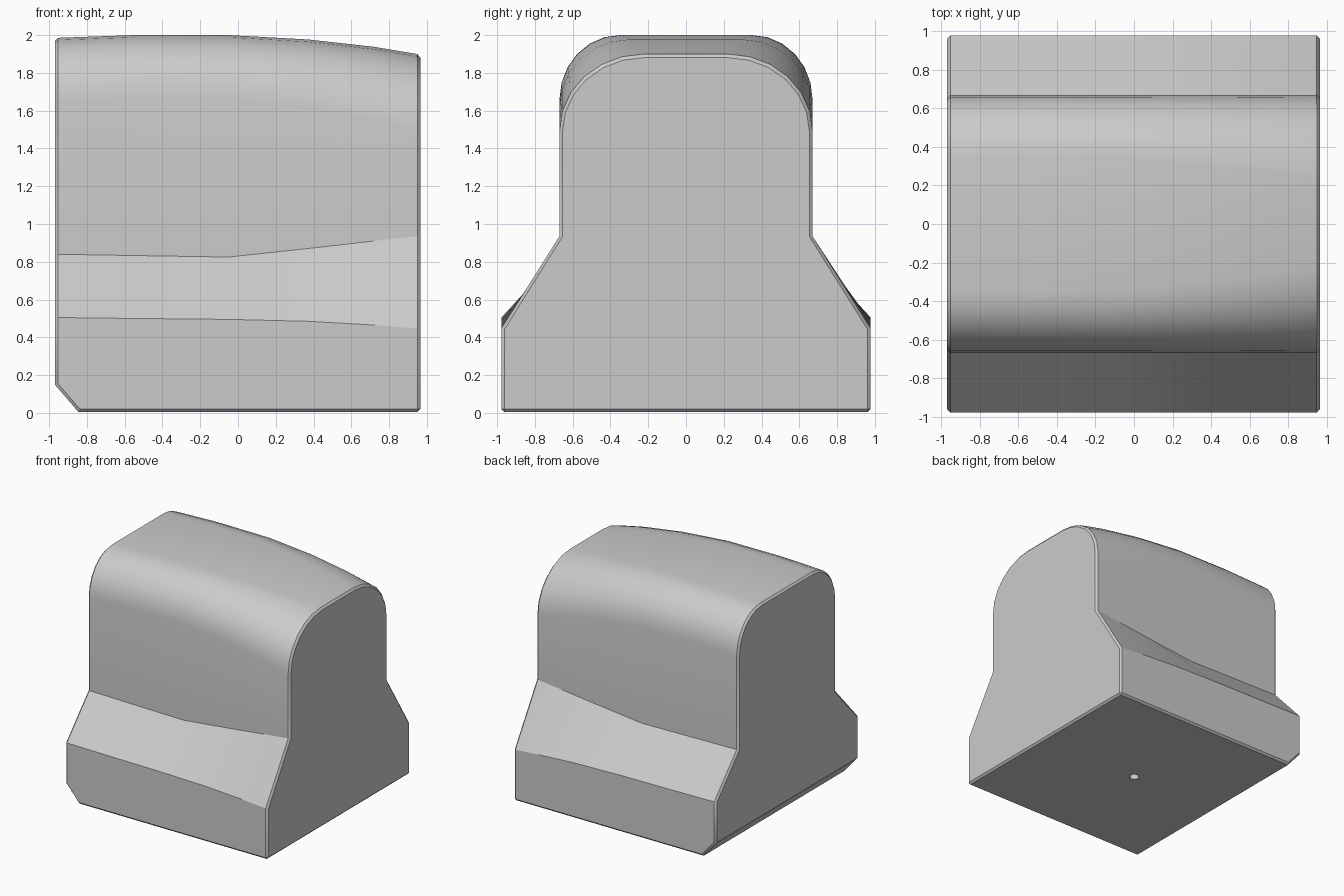
import bpy, bmesh, math
from mathutils import Vector

cube = bpy.data.objects.get("Cube")
if cube:
    bpy.data.objects.remove(cube, do_unlink=True)

grey = bpy.data.materials.new("plain_grey")
grey.use_nodes = True
colour = (0.6, 0.6, 0.6, 1)
grey.diffuse_color = colour
grey.node_tree.nodes["Principled BSDF"].inputs["Base Color"].default_value = colour

BODY, BASE, STEPS = 0.67, 0.978, 6


def half_section(top, waist, foot, rx, rz):
    """Outline of one side, from the bottom edge up to the flat crown."""
    pts = [(BASE, 0.004), (BASE, foot), (BODY, waist)]
    for i in range(STEPS + 1):
        a = math.pi / 2 * i / STEPS
        pts.append((BODY - rx + rx * math.cos(a), top - rz + rz * math.sin(a)))
    return pts


# Stations along x: top, waist and foot heights, shoulder width and height
stations = [
    (-0.97, 1.985, 0.84, 0.505, 0.32, 0.34),
    (-0.55, 2.00, 0.833, 0.50, 0.32, 0.34),
    (-0.05, 2.00, 0.825, 0.495, 0.33, 0.34),
    (0.37, 1.977, 0.87, 0.485, 0.37, 0.36),
    (0.72, 1.938, 0.91, 0.465, 0.41, 0.39),
    (0.965, 1.897, 0.937, 0.445, 0.45, 0.41),
]

# Body lofted through the stations
bm = bmesh.new()
rings = []
for x, *shape in stations:
    half = half_section(*shape)
    outline = half + [(-y, z) for y, z in reversed(half)]
    rings.append([bm.verts.new((x, y, z)) for y, z in outline])
n = len(rings[0])
for a, b in zip(rings, rings[1:]):
    for i in range(n):
        j = (i + 1) % n
        bm.faces.new((a[i], a[j], b[j], b[i]))
bm.faces.new(rings[0])
bm.faces.new(rings[-1])

# Sloping cut along the lower right-hand edge
cut = bmesh.ops.bisect_plane(
    bm, geom=bm.verts[:] + bm.edges[:] + bm.faces[:],
    plane_co=Vector((-0.97, 0, 0.15)), plane_no=Vector((-0.145, 0, -0.125)).normalized(),
    clear_outer=True)
bmesh.ops.contextual_create(
    bm, geom=[e for e in cut["geom_cut"] if isinstance(e, bmesh.types.BMEdge)])
bmesh.ops.holes_fill(bm, edges=bm.edges[:], sides=0)
bmesh.ops.recalc_face_normals(bm, faces=bm.faces[:])

mesh = bpy.data.meshes.new("body")
bm.to_mesh(mesh)
bm.free()
body = bpy.data.objects.new("body", mesh)
bpy.context.collection.objects.link(body)
mesh.materials.append(grey)

# Small round socket under the base
bpy.ops.mesh.primitive_cylinder_add(vertices=12, radius=0.04, depth=0.2, location=(0, 0, 0))
cutter = bpy.context.object
cutter.name = "socket_cutter"
cutter.data.materials.append(grey)
cutter.hide_render = True
cutter.hide_set(True)

# Narrow bevel around the ends and bottom, then the socket
bevel = body.modifiers.new("edge_bevel", 'BEVEL')
bevel.width = 0.016
bevel.segments = 1
bevel.limit_method = 'ANGLE'
bevel.angle_limit = math.radians(50)
socket = body.modifiers.new("socket", 'BOOLEAN')
socket.operation = 'DIFFERENCE'
socket.object = cutter

bpy.ops.object.select_all(action='DESELECT')
body.select_set(True)
bpy.context.view_layer.objects.active = body
bpy.ops.object.shade_smooth_by_angle(angle=math.radians(30))
for name in ("edge_bevel", "socket"):
    bpy.ops.object.modifier_apply(modifier=name)
bpy.data.objects.remove(cutter, do_unlink=True)
bpy.ops.object.shade_smooth_by_angle(angle=math.radians(30))
